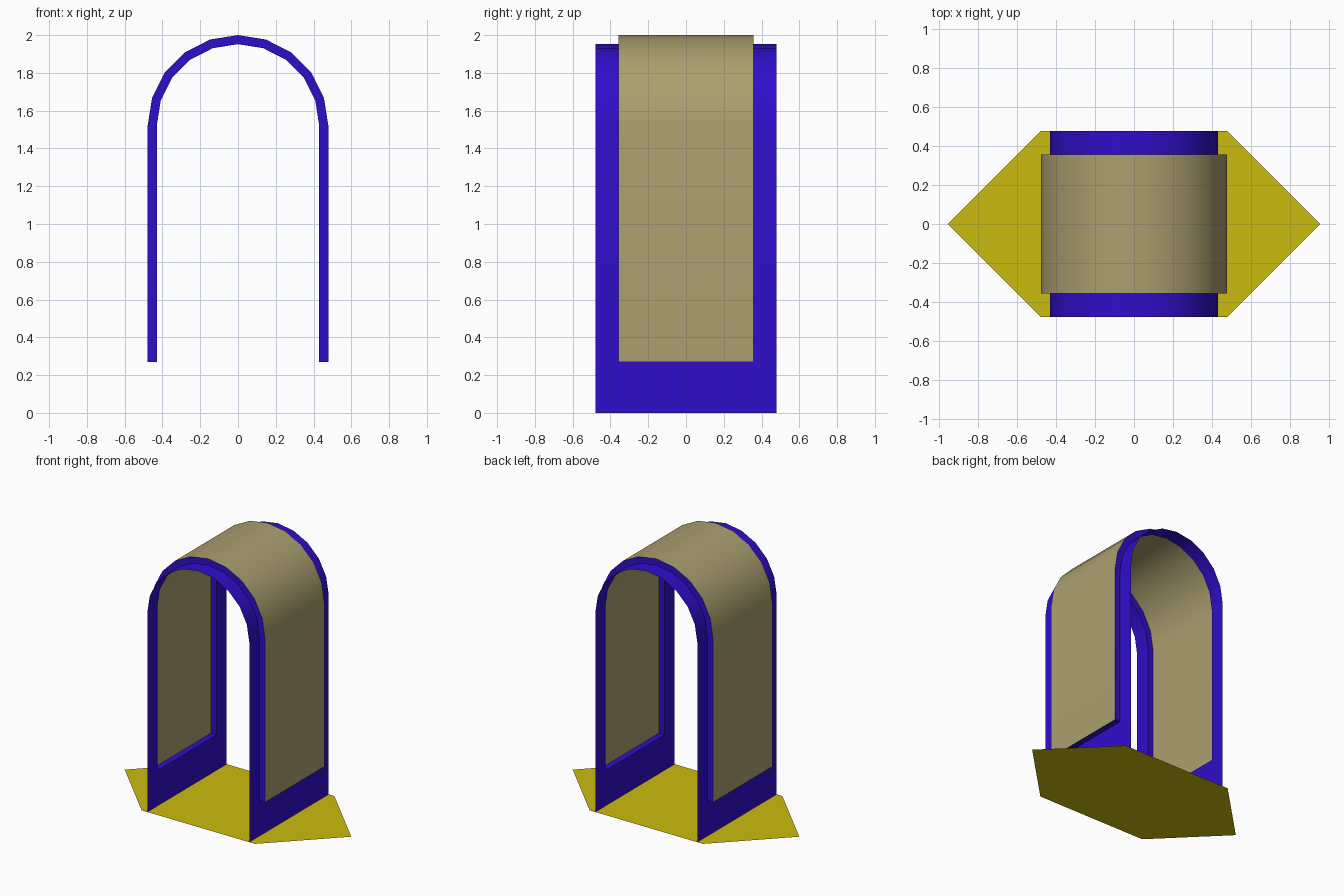
import bpy, bmesh, math

if "Cube" in bpy.data.objects:
    bpy.data.objects.remove(bpy.data.objects["Cube"])

HALF = 0.478          # outer radius, half depth
INNER = 0.43          # radius of the frame sheet
SPRING = 1.522        # height where the arch begins
SILL = 0.27           # bottom of the raised cover
COVER = 0.358         # half depth of the cover
STEPS = 10


def material(name, rgb):
    m = bpy.data.materials.new(name)
    m.diffuse_color = (*rgb, 1)
    m.use_nodes = True
    m.node_tree.nodes["Principled BSDF"].inputs["Base Color"].default_value = m.diffuse_color
    return m


def arch(r, y, start=(SILL,)):
    """Points up the right leg, over the arch and down the left leg."""
    arc = [(r * math.cos(math.pi * i / STEPS), y, SPRING + r * math.sin(math.pi * i / STEPS))
           for i in range(STEPS + 1)]
    return [(r, y, z) for z in start] + arc + [(-r, y, z) for z in reversed(start)]


def loft(bm, a, b):
    """Quads between two matching rows of points."""
    va = [bm.verts.new(p) for p in a]
    vb = [bm.verts.new(p) for p in b]
    for i in range(len(a) - 1):
        bm.faces.new((va[i], vb[i], vb[i + 1], va[i + 1]))


def finish(bm, name, mat, smooth=True):
    bmesh.ops.remove_doubles(bm, verts=bm.verts, dist=1e-4)
    me = bpy.data.meshes.new(name)
    bm.to_mesh(me)
    bm.free()
    ob = bpy.data.objects.new(name, me)
    bpy.context.collection.objects.link(ob)
    me.materials.append(mat)
    if smooth:
        bpy.ops.object.select_all(action='DESELECT')
        ob.select_set(True)
        bpy.context.view_layer.objects.active = ob
        bpy.ops.object.shade_smooth_by_angle(angle=math.radians(30))
    return ob


blue = material("blue", (0.03, 0.004, 0.60))
tan = material("tan", (0.41, 0.35, 0.16))
yellow = material("yellow", (0.60, 0.50, 0.005))

# Flat six-sided base
bm = bmesh.new()
bm.faces.new([bm.verts.new((x * HALF, y * HALF, 0)) for x, y in
              ((-2, 0), (-1, -1), (1, -1), (2, 0), (1, 1), (-1, 1))])
finish(bm, "base_plate", yellow, smooth=False)

# Arched frame: front and back bands
bm = bmesh.new()
for y0, y1 in ((-HALF, -COVER), (COVER, HALF)):
    loft(bm, arch(INNER, y0, (0, SILL)), arch(INNER, y1, (0, SILL)))
# Rims stepping out to the cover
loft(bm, arch(INNER, -COVER), arch(HALF, -COVER))
loft(bm, arch(HALF, COVER), arch(INNER, COVER))
# Lower side panels and sills under the cover
for s in (1, -1):
    ya, yb = -COVER * s, COVER * s
    x, xo = INNER * s, HALF * s
    loft(bm, [(x, ya, 0), (x, ya, SILL)], [(x, yb, 0), (x, yb, SILL)])
    loft(bm, [(xo, ya, SILL), (xo, yb, SILL)], [(x, ya, SILL), (x, yb, SILL)])
finish(bm, "arch_frame", blue)

# Raised cover sheet
bm = bmesh.new()
loft(bm, arch(HALF, -COVER), arch(HALF, COVER))
finish(bm, "arch_cover", tan)
